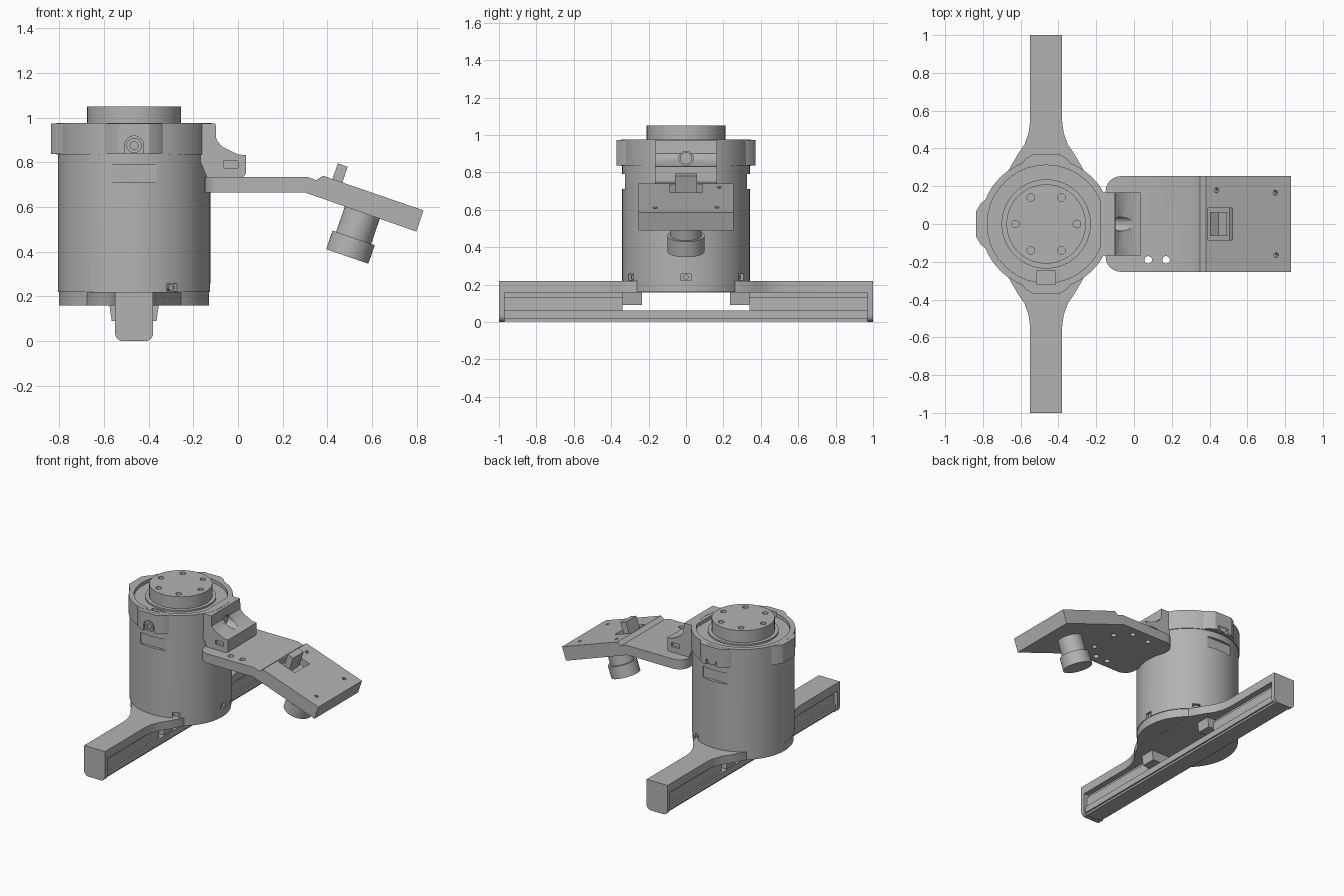
import bpy, bmesh
from math import sin, cos, pi, radians
from mathutils import Vector, Matrix

if "Cube" in bpy.data.objects:
    bpy.data.objects.remove(bpy.data.objects["Cube"], do_unlink=True)

grey = bpy.data.materials.new("grey metal")
grey.use_nodes = True
grey.diffuse_color = (0.45, 0.45, 0.45, 1)
grey.node_tree.nodes["Principled BSDF"].inputs["Base Color"].default_value = (0.45, 0.45, 0.45, 1)

CX = -0.465                       # axis of the motor body
TILT = radians(19)                # droop of the camera plate


def add(name, bm):
    bmesh.ops.recalc_face_normals(bm, faces=bm.faces)
    me = bpy.data.meshes.new(name)
    bm.to_mesh(me)
    bm.free()
    me.materials.append(grey)
    ob = bpy.data.objects.new(name, me)
    bpy.context.scene.collection.objects.link(ob)
    return ob


def box(name, lo, hi, turn=None):
    bm = bmesh.new()
    bmesh.ops.create_cube(bm, size=1)
    lo, hi = Vector(lo), Vector(hi)
    for v in bm.verts:
        v.co = (lo + hi) / 2 + v.co * (hi - lo)
    if turn:
        bm.transform(turn)
    return add(name, bm)


def cyl(name, a, b, r, sides=64, r2=None):
    a, b = Vector(a), Vector(b)
    bm = bmesh.new()
    bmesh.ops.create_cone(bm, cap_ends=True, segments=sides, radius1=r,
                          radius2=r if r2 is None else r2, depth=(b - a).length)
    q = (b - a).to_track_quat('Z', 'Y').to_matrix().to_4x4()
    bm.transform(Matrix.Translation((a + b) / 2) @ q)
    return add(name, bm)


def prism(name, pts, lo, hi, axis='Z', round_x=None):
    """Extrude an outline in xy along z, or in xz along y."""
    put = (lambda p, t: (p[0], p[1], t)) if axis == 'Z' else (lambda p, t: (p[0], t, p[1]))
    bm = bmesh.new()
    f = bm.faces.new([bm.verts.new(put(p, lo)) for p in pts])
    ext = bmesh.ops.extrude_face_region(bm, geom=[f])["geom"]
    shift = Vector(put((0, 0), hi - lo))
    bmesh.ops.translate(bm, vec=shift, verts=[g for g in ext if isinstance(g, bmesh.types.BMVert)])
    if round_x is not None:       # round the upright edges on that side
        edges = [e for e in bm.edges if all(abs(v.co.x - round_x) < 1e-4 for v in e.verts)
                 and abs(e.verts[0].co.y - e.verts[1].co.y) < 1e-4]
        bmesh.ops.bevel(bm, geom=edges, offset=0.08, segments=6, profile=0.5, affect='EDGES')
    return add(name, bm)


def cut(ob, cutters):
    for c in cutters:
        m = ob.modifiers.new("cut", 'BOOLEAN')
        m.object, m.solver = c, 'EXACT'
    bpy.context.view_layer.update()
    dg = bpy.context.evaluated_depsgraph_get()
    me = bpy.data.meshes.new_from_object(ob.evaluated_get(dg))
    ob.modifiers.clear()
    ob.data = me
    for c in cutters:
        bpy.data.objects.remove(c, do_unlink=True)


def around(r, deg, z):
    return Vector((CX + r * cos(radians(deg)), r * sin(radians(deg)), z))


def spin(deg):
    return Matrix.Translation((CX, 0, 0)) @ Matrix.Rotation(radians(deg), 4, 'Z')


SIX = range(0, 360, 60)

# Motor body with label pockets and bottom notches
body = cyl("motor_body", (CX, 0, 0.22), (CX, 0, 0.84), 0.341, 72)
cuts = [box("c", (CX - 0.1, s * 0.32 if s > 0 else -0.5, 0.71),
            (CX + 0.1, 0.5 if s > 0 else -0.32, 0.79)) for s in (-1, 1)]
cuts += [box("c", (0.31, -0.026, 0.2), (0.4, 0.026, 0.258), spin(d)) for d in SIX]
cut(body, cuts)
for d in SIX:
    p = around(0.308, d, 0.24)
    cyl("base_screw", p, around(0.33, d, 0.24), 0.014, 12)

# Base flange and flared gripper top, hollow underneath
flange = cyl("base_flange", (CX, 0, 0.16), (CX, 0, 0.221), 0.336, 72)
cut(flange, [cyl("c", (CX, 0, 0.1), (CX, 0, 0.2), 0.25)] +
    [cyl("c", around(0.15, d + 30, 0.19), around(0.15, d + 30, 0.215), 0.04, 20) for d in SIX])
quarter = [(0.085, 1), (0.085, 0.54), (0.093, 0.48), (0.115, 0.42), (0.15, 0.37), (0.21, 0.265)]
half = quarter + [(x, -y) for x, y in reversed(quarter)]
outline = [(CX + x, y) for x, y in half] + [(CX - x, y) for x, y in reversed(half)]
top = prism("gripper_top", outline, 0.159, 0.22)
cut(top, [cyl("c", (CX, 0, 0.1), (CX, 0, 0.3), 0.249)])

# Rail with a stepped section, holes below, and rounded end caps
rail = box("slide_rail", (CX - 0.072, -0.98, 0.018), (CX + 0.072, 0.98, 0.062))
lower = box("rail_strip", (CX - 0.06, -0.98, 0.004), (CX + 0.06, 0.98, 0.02))
for ob, z in ((rail, 0.04), (lower, 0.03)):
    cut(ob, [cyl("c", (CX, -0.9 + 0.2 * i, -0.1), (CX, -0.9 + 0.2 * i, z), 0.02, 16)
             for i in range(10)])
cap = [(CX - 0.085, 0.22), (CX + 0.085, 0.22)]
for side, start in ((1, 0), (-1, -90)):
    cap += [(CX + side * 0.05 + 0.035 * cos(radians(start - a)),
             0.035 + 0.035 * sin(radians(start - a))) for a in range(0, 91, 15)]
for s in (-1, 1):
    prism("rail_end_cap", cap, s * 0.97, s * 1.0, 'Y')
    lo, hi = sorted((s * 0.34, s * 0.98))
    box("rail_web", (CX - 0.06, lo, 0.06), (CX + 0.06, hi, 0.135))
    box("rail_neck", (CX - 0.045, lo, 0.13), (CX + 0.045, hi, 0.165))
    lo, hi = sorted((s * 0.235, s * 0.34))
    w = 0.112
    prism("gripper_carriage", [(CX - w, 0.17), (CX - w + 0.012, 0.09), (CX + w - 0.012, 0.09),
                               (CX + w, 0.17)], lo, hi, 'Y')

# Clamp collar: ring, raised lugs and recessed floor
collar = cyl("clamp_collar", (CX, 0, 0.835), (CX, 0, 0.975), 0.347, 40)
cut(collar, [cyl("c", (CX, 0, 0.95), (CX, 0, 1.1), 0.312, 40),
             box("c", (0.25, -0.05, 0.935), (0.33, 0.05, 1.0), spin(-90))])
cyl("collar_inner_ring", (CX, 0, 0.94), (CX, 0, 0.962), 0.236)
for d in (90, 180, 270):
    lug = prism("collar_lug", [(0.32, -0.13), (0.345, -0.11), (0.371, -0.068), (0.371, 0.068),
                               (0.345, 0.11), (0.32, 0.13)], 0.838, 0.974)
    lug.data.transform(spin(d))
    cut(lug, [cyl("c", around(0.36, d, 0.875), around(0.5, d, 0.875), 0.043, 24),
              box("c", (0.36, -0.043, 0.8), (0.5, 0.043, 0.875), spin(d))])
    boss = cyl("lug_screw_boss", around(0.33, d, 0.875), around(0.368, d, 0.875), 0.034, 24)
    cut(boss, [cyl("c", around(0.345, d, 0.875), around(0.5, d, 0.875), 0.018, 16)])

# Output disc with six bolt holes
disc = cyl("output_disc", (CX, 0, 0.94), (CX, 0, 1.05), 0.21)
cut(disc, [cyl("c", around(0.162, d, 1.02), around(0.162, d, 1.1), 0.02, 20) for d in SIX])

# Camera bracket on the collar
bracket = prism("collar_bracket", [(-0.18, 0.974), (-0.1, 0.974), (-0.097, 0.9), (-0.07, 0.87),
                                   (0.0, 0.835), (0.035, 0.832), (0.035, 0.75), (0.025, 0.735),
                                   (-0.14, 0.735), (-0.18, 0.83)], -0.167, 0.167, 'Y')
cut(bracket, [cyl("c", (-0.13, 0, 0.875), (0.1, 0, 0.875), 0.038, 24),
              box("c", (-0.065, -0.3, 0.775), (0.0, -0.15, 0.805)),
              box("c", (-0.065, 0.15, 0.775), (0.0, 0.3, 0.805))])
screw = cyl("bracket_screw", (-0.16, 0, 0.875), (-0.105, 0, 0.875), 0.032, 24)
cut(screw, [cyl("c", (-0.12, 0, 0.875), (0, 0, 0.875), 0.018, 16)])

# Bent camera plate, slotted and drilled
along = Vector((cos(TILT), 0, -sin(TILT)))
up = Vector((sin(TILT), 0, cos(TILT)))
plate = prism("camera_plate", [(-0.15, 0.735), (0.31, 0.735), (0.35, 0.72), (0.38, 0.74),
                               (0.83, 0.585), (0.798, 0.49), (0.3, 0.665), (-0.15, 0.665)],
              -0.253, 0.253, 'Y', round_x=-0.15)
face = Matrix.Translation((0.38, 0, 0.74)) @ Matrix.Rotation(TILT, 4, 'Y')
cuts = [box("c", (0.01, -0.085, -0.05), (0.15, 0.085, 0.05), face)]
for x, y in ((0.075, -0.19), (0.17, -0.19)):
    cuts.append(cyl("c", (x, y, 0.5), (x, y, 0.9), 0.02, 20))
for x, y in ((0.06, 0.178), (0.39, 0.165), (0.395, -0.165)):
    p = face @ Vector((x, y, 0))
    cuts.append(cyl("c", p - up * 0.04, p + up * 0.05, 0.013, 12))
for x, y in ((0.03, 0.18), (0.17, 0.19), (0.26, 0.1), (0.26, -0.1)):
    cuts.append(cyl("c", (x, y, 0.6), (x, y, 0.69), 0.018, 16))
cut(plate, cuts)
box("connector_tab", (0.045, -0.06, -0.06), (0.092, 0.06, 0.074), face)

# Camera lens hanging square to the plate
root, mid, tip = Vector((0.565, 0, 0.6)), Vector((0.525, 0, 0.462)), Vector((0.494, 0, 0.377))
mid = root - up * 0.146
cyl("lens_barrel", root, mid, 0.083)
cyl("lens_hood", mid, mid - up * 0.088, 0.1)
cyl("lens_seat", root + up * 0.01, root - up * 0.018, 0.1)

# Smooth rounded sides and keep the edges sharp
for ob in bpy.context.scene.objects:
    ob.select_set(ob.type == 'MESH')
    if ob.type == 'MESH':
        bpy.context.view_layer.objects.active = ob
bpy.ops.object.shade_smooth_by_angle(angle=radians(30))
